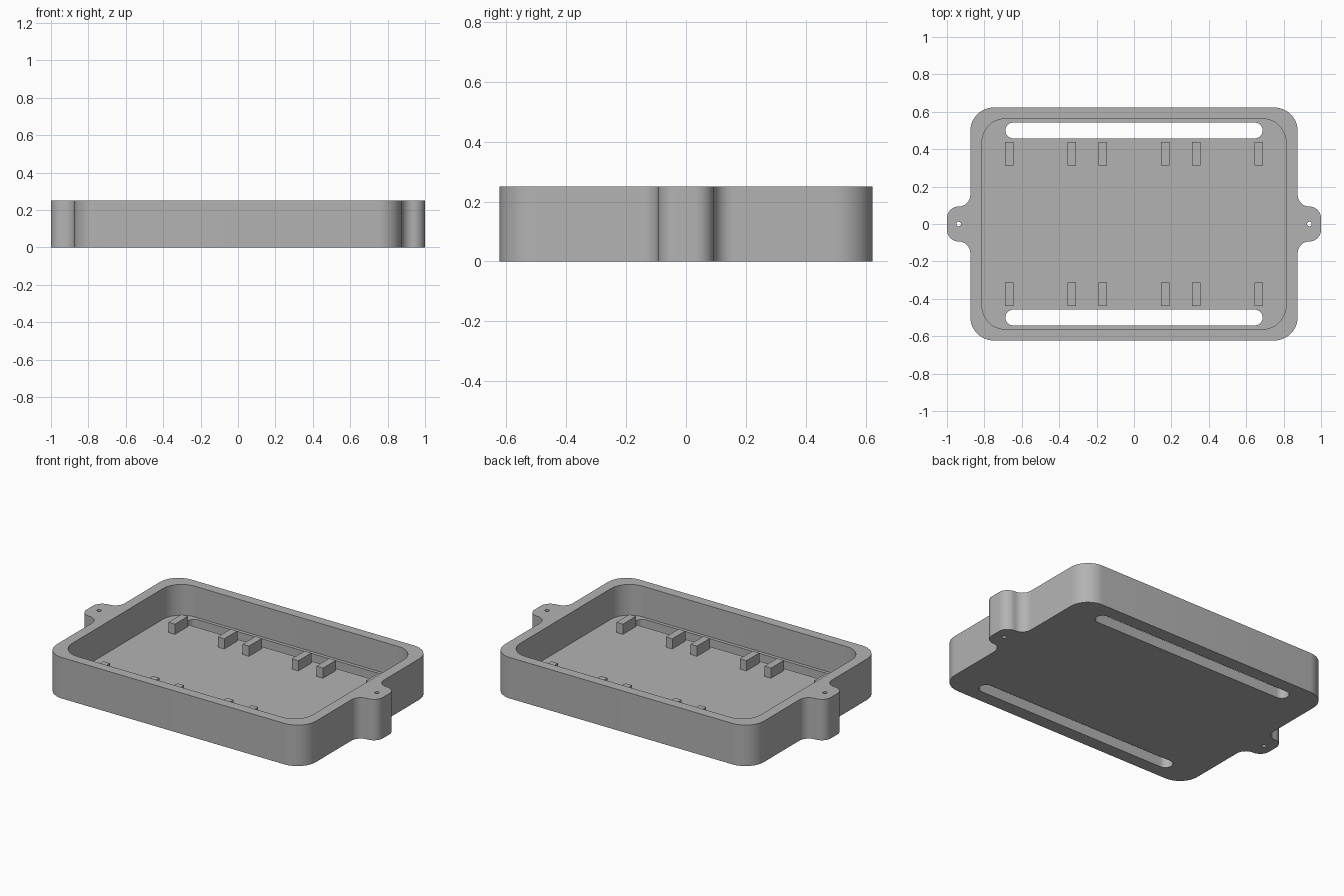
import bpy
import bmesh
import math
from mathutils import Vector

if "Cube" in bpy.data.objects:
    bpy.data.objects.remove(bpy.data.objects["Cube"], do_unlink=True)

HEIGHT, FLOOR = 0.25, 0.0625

# Single plain grey
grey = bpy.data.materials.new("plain grey")
grey.use_nodes = True
colour = (0.45, 0.45, 0.45, 1)
grey.diffuse_color = colour
grey.node_tree.nodes["Principled BSDF"].inputs["Base Color"].default_value = colour


def fillet(corners, steps=12):
    """Round each right-angled corner (x, y, radius) of a closed outline."""
    points = []
    for i, (x, y, r) in enumerate(corners):
        p = Vector((x, y))
        a = (Vector(corners[i - 1][:2]) - p).normalized()
        b = (Vector(corners[(i + 1) % len(corners)][:2]) - p).normalized()
        for k in range(steps + 1):
            t = math.pi / 2 * k / steps
            points.append(p + r * (a * (1 - math.sin(t)) + b * (1 - math.cos(t))))
    # Drop points shared by touching arcs
    return [q for i, q in enumerate(points) if (q - points[i - 1]).length > 1e-5]


def rounded_rect(w, d, r, cy=0):
    return fillet([(w, cy + d, r), (-w, cy + d, r), (-w, cy - d, r), (w, cy - d, r)])


def circle(cx, r, n=20):
    return [Vector((cx + r * math.cos(math.tau * k / n), r * math.sin(math.tau * k / n)))
            for k in range(n)]


def cap(bm, z, loops):
    """Flat face at height z, bounded by the first loop with the rest as holes."""
    edges = []
    for loop in loops:
        vs = [bm.verts.new((p.x, p.y, z)) for p in loop]
        edges += [bm.edges.new((v, vs[i - 1])) for i, v in enumerate(vs)]
    bmesh.ops.triangle_fill(bm, use_beauty=True, edges=edges, normal=(0, 0, 1))


def wall(bm, loop, z0, z1):
    low = [bm.verts.new((p.x, p.y, z0)) for p in loop]
    high = [bm.verts.new((p.x, p.y, z1)) for p in loop]
    for i in range(len(loop)):
        bm.faces.new((low[i - 1], low[i], high[i], high[i - 1]))


def finish(bm, name):
    bmesh.ops.remove_doubles(bm, verts=bm.verts, dist=1e-5)
    bmesh.ops.recalc_face_normals(bm, faces=bm.faces)
    mesh = bpy.data.meshes.new(name)
    bm.to_mesh(mesh)
    bm.free()
    mesh.materials.append(grey)
    obj = bpy.data.objects.new(name, mesh)
    bpy.context.collection.objects.link(obj)
    return obj


# Outline of the tray with a screw lug at each end
W, D, LUG, R, r = 0.875, 0.623, 0.0935, 0.125, 0.0625
quarter = [(W, -D, R), (W, -LUG, r), (1, -LUG, r)]
right = quarter + [(x, -y, q) for x, y, q in reversed(quarter)]
outline = fillet(right + [(-x, -y, q) for x, y, q in right])
cavity = rounded_rect(0.8125, 0.5625, 0.125)
slots = [rounded_rect(0.6875, 0.042, 0.042, s * 0.5) for s in (-1, 1)]
screw_holes = [circle(s * 0.9375, 0.0125) for s in (-1, 1)]

# Tray: underside, floor, rim and all upright walls
bm = bmesh.new()
cap(bm, 0, [outline] + slots + screw_holes)
cap(bm, FLOOR, [cavity] + slots)
cap(bm, HEIGHT, [outline, cavity] + screw_holes)
for loop in [outline] + screw_holes:
    wall(bm, loop, 0, HEIGHT)
wall(bm, cavity, FLOOR, HEIGHT)
for loop in slots:
    wall(bm, loop, 0, FLOOR)
tray = finish(bm, "tray")
bpy.ops.object.select_all(action="DESELECT")
tray.select_set(True)
bpy.context.view_layer.objects.active = tray
bpy.ops.object.shade_smooth_by_angle(angle=math.radians(30))

# Support blocks in two rows on the floor
for row, sy in (("front", -1), ("back", 1)):
    bm = bmesh.new()
    for step in (-4, -2, -1, 1, 2, 4):
        cube = bmesh.ops.create_cube(bm, size=1)["verts"]
        bmesh.ops.scale(bm, vec=(0.044, 0.125, 0.0625), verts=cube)
        bmesh.ops.translate(bm, vec=(step / 6, sy * 0.375, FLOOR + 0.03125), verts=cube)
    finish(bm, row + "_support_blocks")
